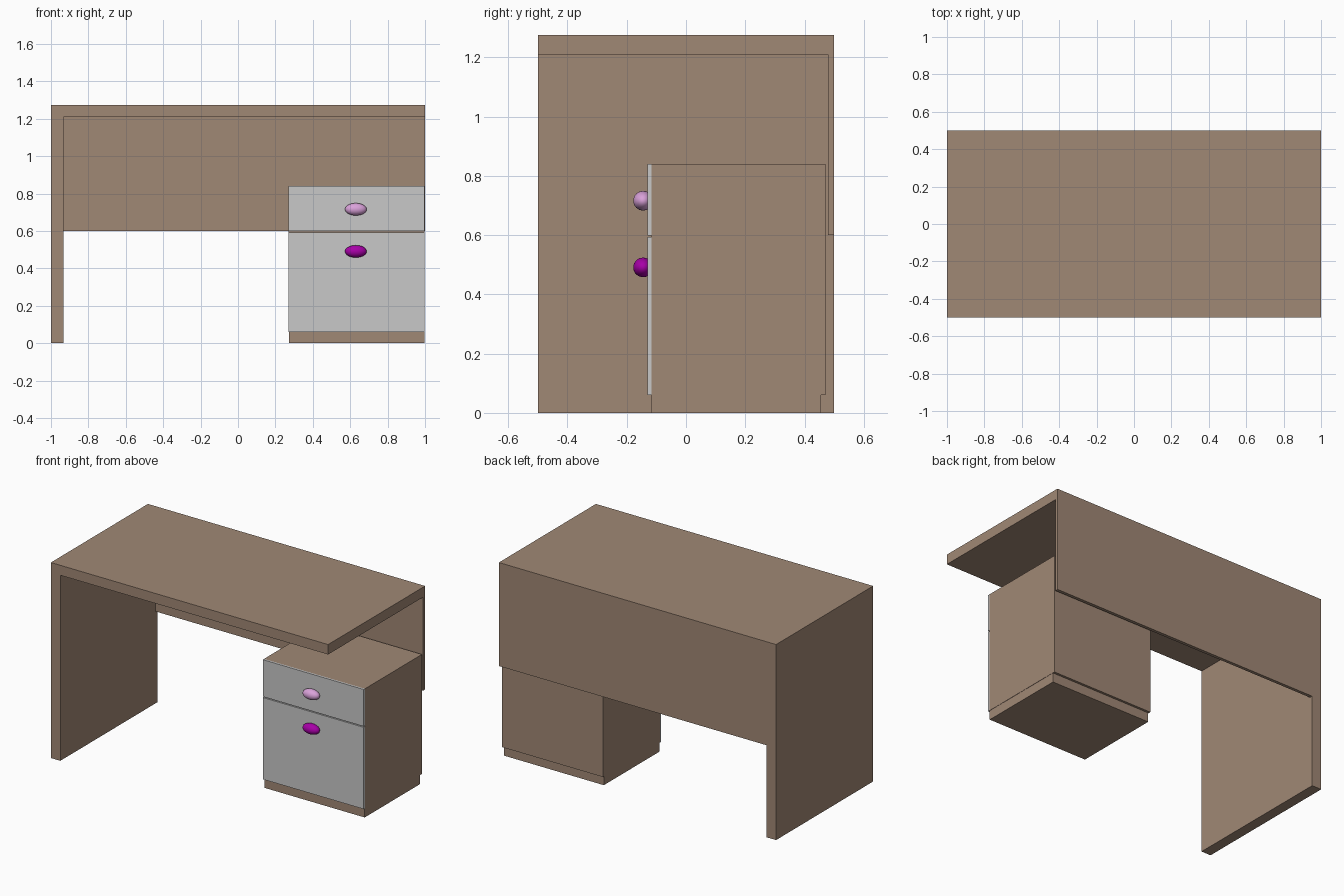
import bpy

if "Cube" in bpy.data.objects:
    bpy.data.objects.remove(bpy.data.objects["Cube"])


def material(name, rgb):
    m = bpy.data.materials.new(name)
    m.diffuse_color = (*rgb, 1.0)
    m.use_nodes = True
    m.node_tree.nodes["Principled BSDF"].inputs["Base Color"].default_value = m.diffuse_color
    return m


brown = material("brown wood", (0.352, 0.246, 0.178))
grey = material("light grey", (0.578, 0.578, 0.578))
plum = material("pale plum", (0.70, 0.36, 0.70))
purple = material("purple", (0.39, 0.0, 0.39))


def box(name, lo, hi, mat):
    """Box spanning two opposite corners."""
    centre = [(a + b) / 2 for a, b in zip(lo, hi)]
    bpy.ops.mesh.primitive_cube_add(size=1, location=centre)
    ob = bpy.context.object
    ob.name = name
    ob.scale = [b - a for a, b in zip(lo, hi)]
    bpy.ops.object.transform_apply(location=False, rotation=False, scale=True)
    ob.data.materials.append(mat)


def knob(name, z, mat):
    """Smooth flattened ball handle, partly sunk in the drawer front."""
    bpy.ops.mesh.primitive_uv_sphere_add(segments=32, ring_count=16, radius=1,
                                         location=(0.63, -0.145, z))
    ob = bpy.context.object
    ob.name = name
    ob.scale = (0.058, 0.033, 0.033)
    bpy.ops.object.transform_apply(location=False, rotation=False, scale=True)
    bpy.ops.object.shade_smooth()
    ob.data.materials.append(mat)


# Desk frame: top, side leg and back panel
box("desk_top", (-1, -0.5, 1.21), (1, 0.5, 1.275), brown)
box("side_leg_panel", (-1, -0.5, 0), (-0.932, 0.5, 1.21), brown)
box("back_panel", (-0.932, 0.48, 0.60), (1, 0.5, 1.21), brown)

# Drawer cabinet on its recessed plinth
box("cabinet_body", (0.27, -0.117, 0.06), (0.998, 0.47, 0.84), brown)
box("cabinet_plinth", (0.274, -0.117, 0), (0.996, 0.455, 0.06), brown)

# Drawer fronts and handles
box("upper_drawer_front", (0.27, -0.13, 0.599), (0.998, -0.117, 0.84), grey)
box("lower_drawer_front", (0.27, -0.13, 0.06), (0.998, -0.117, 0.593), grey)
knob("upper_knob", 0.716, plum)
knob("lower_knob", 0.491, purple)
